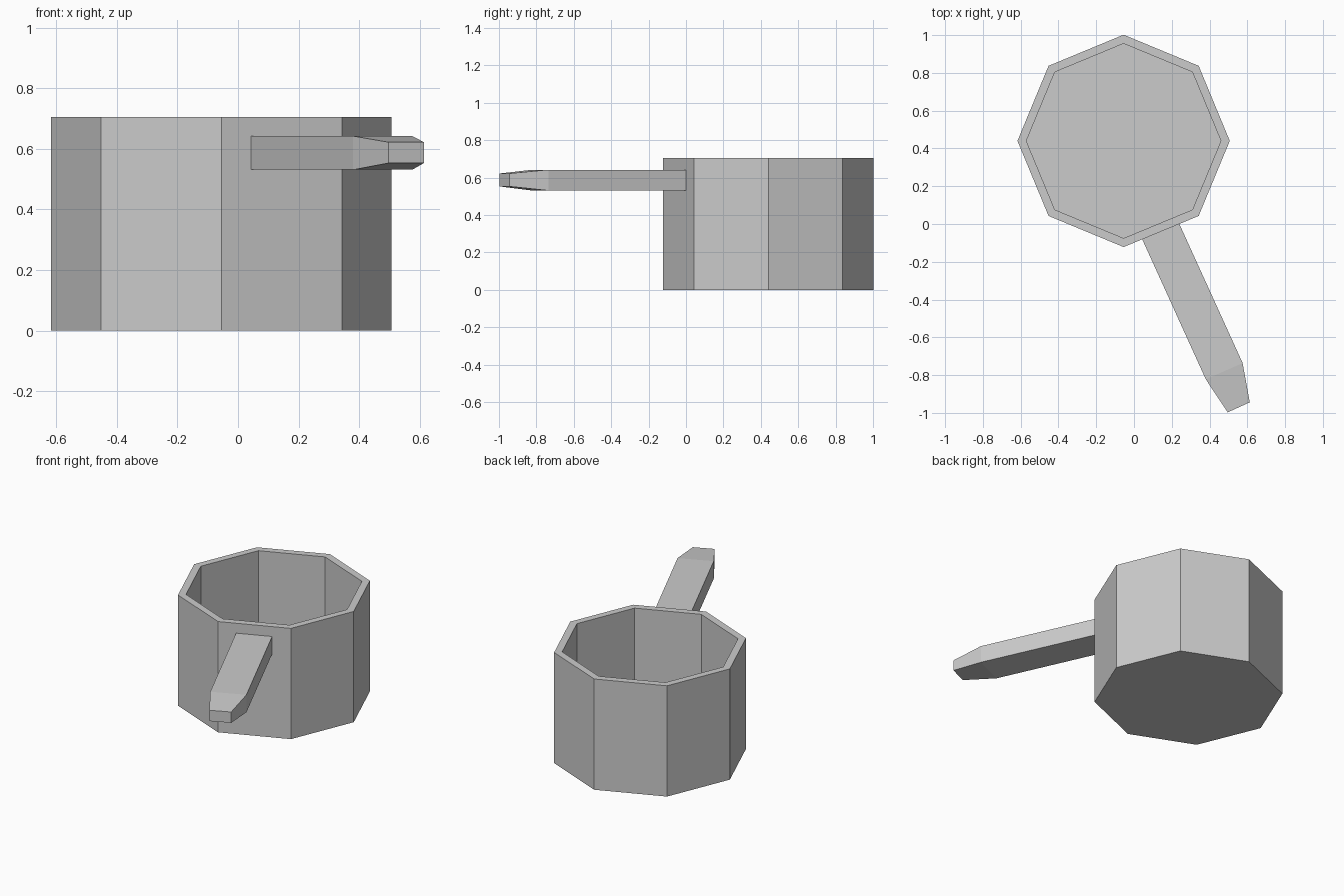
import bpy, bmesh
from math import cos, sin, radians

if "Cube" in bpy.data.objects:
    bpy.data.objects.remove(bpy.data.objects["Cube"])

CX, CY = -0.055, 0.44


def octagon(bm, radius, z):
    return [bm.verts.new((CX + radius * cos(radians(45 * i)),
                          CY + radius * sin(radians(45 * i)), z)) for i in range(8)]


def bridge(bm, a, b):
    n = len(a)
    for i in range(n):
        j = (i + 1) % n
        bm.faces.new((a[i], a[j], b[j], b[i]))


def finish(bm, name):
    bmesh.ops.recalc_face_normals(bm, faces=bm.faces)
    mesh = bpy.data.meshes.new(name)
    bm.to_mesh(mesh)
    bm.free()
    bpy.context.collection.objects.link(bpy.data.objects.new(name, mesh))


# Octagonal pot: outer wall, flat rim, inner wall and floor
bm = bmesh.new()
rings = [octagon(bm, r, z) for r, z in
         [(0.562, 0), (0.562, 0.705), (0.515, 0.705), (0.515, 0.045)]]
for a, b in zip(rings, rings[1:]):
    bridge(bm, a, b)
bm.faces.new(rings[0])
bm.faces.new(rings[-1])
finish(bm, "pot")

# Handle: rectangular sections (left xy, right xy, bottom z, top z), tapered at the tip
sections = [((0.043, -0.080), (0.239, 0.003), 0.531, 0.642),
            ((0.380, -0.822), (0.575, -0.736), 0.531, 0.642),
            ((0.496, -0.997), (0.613, -0.944), 0.553, 0.622)]
bm = bmesh.new()
loops = [[bm.verts.new((*p, z)) for p, z in ((l, lo), (r, lo), (r, hi), (l, hi))]
         for l, r, lo, hi in sections]
for a, b in zip(loops, loops[1:]):
    bridge(bm, a, b)
bm.faces.new(loops[0])
bm.faces.new(loops[-1])
finish(bm, "handle")
